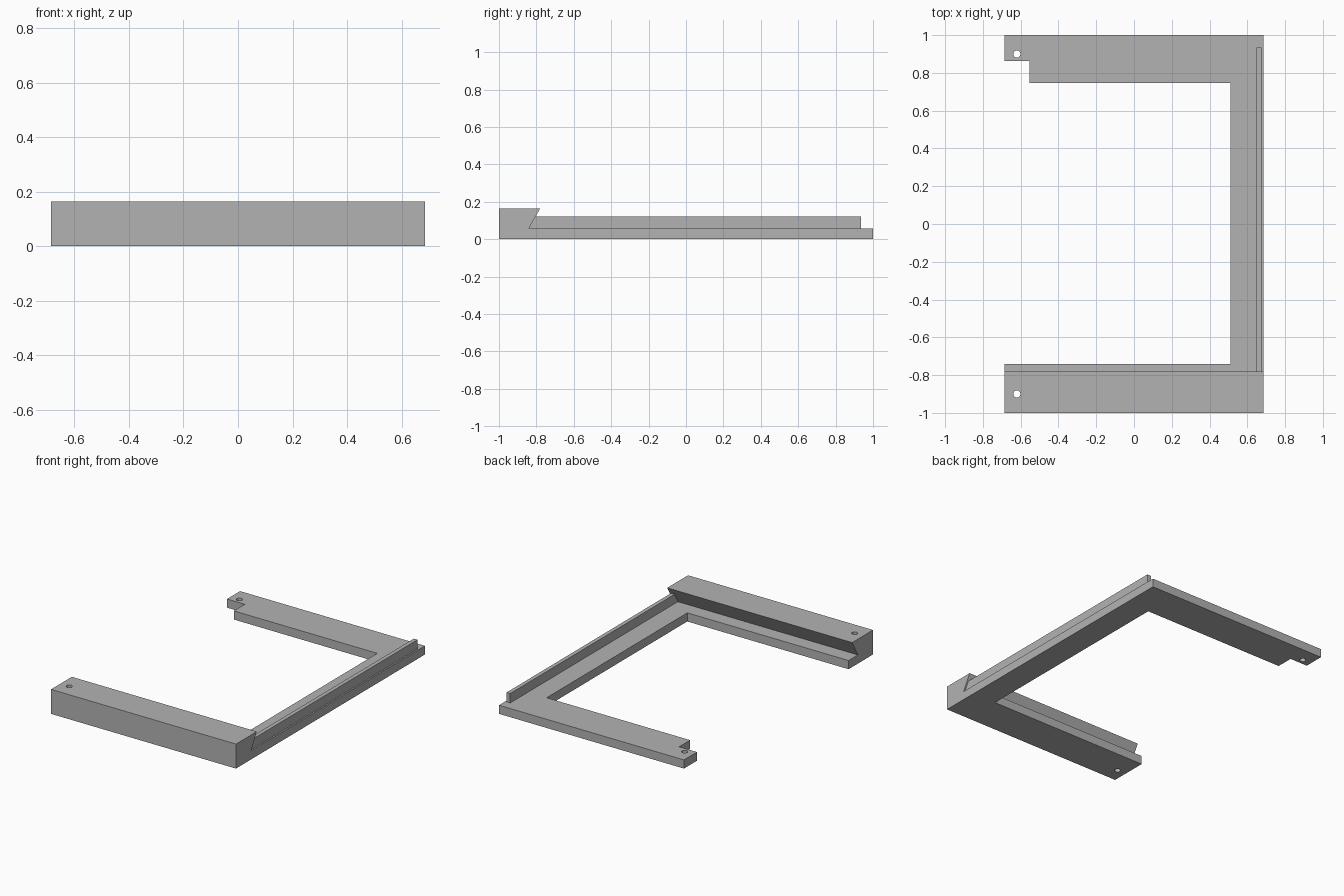
import bpy
import bmesh
from mathutils import Vector

cube = bpy.data.objects.get("Cube")
if cube:
    bpy.data.objects.remove(cube, do_unlink=True)

HALF_X, BASE_Z, BLOCK_Z = 0.685, 0.058, 0.164

grey = bpy.data.materials.new("light grey")
grey.use_nodes = True
colour = (0.45, 0.45, 0.45, 1)
grey.diffuse_color = colour
grey.node_tree.nodes["Principled BSDF"].inputs["Base Color"].default_value = colour


def prism(name, points, offset):
    """Extrude a closed 3D outline along an offset."""
    bm = bmesh.new()
    face = bm.faces.new([bm.verts.new(p) for p in points])
    result = bmesh.ops.extrude_face_region(bm, geom=[face])
    moved = [v for v in result["geom"] if isinstance(v, bmesh.types.BMVert)]
    bmesh.ops.translate(bm, verts=moved, vec=Vector(offset))
    bmesh.ops.recalc_face_normals(bm, faces=bm.faces)
    mesh = bpy.data.meshes.new(name)
    bm.to_mesh(mesh)
    bm.free()
    mesh.materials.append(grey)
    obj = bpy.data.objects.new(name, mesh)
    bpy.context.collection.objects.link(obj)
    return obj


def combine(target, tool, operation):
    """Apply an exact boolean and discard the tool."""
    mod = target.modifiers.new(tool.name, "BOOLEAN")
    mod.object, mod.operation, mod.solver = tool, operation, "EXACT"
    bpy.context.view_layer.objects.active = target
    bpy.ops.object.modifier_apply(modifier=mod.name)
    bpy.data.objects.remove(tool, do_unlink=True)


# Flat C-shaped base with a notched rear arm
outline = [(-HALF_X, -1), (HALF_X, -1), (HALF_X, 1), (-HALF_X, 1),
           (-HALF_X, 0.862), (-0.553, 0.862), (-0.553, 0.746),
           (0.51, 0.746), (0.51, -0.742), (-HALF_X, -0.742)]
frame = prism("frame", [(x, y, 0) for x, y in outline], (0, 0, BASE_Z))

# Front block with an undercut rear face
profile = [(-1, 0), (-0.84, 0), (-0.84, BASE_Z), (-0.78, BLOCK_Z), (-1, BLOCK_Z)]
block = prism("front_block", [(-HALF_X, y, z) for y, z in profile], (2 * HALF_X, 0, 0))
combine(frame, block, "UNION")

# Thin rail along the left side, running into the block
rail = prism("side_rail", [(0.648, -0.9, 0.03), (0.675, -0.9, 0.03),
                           (0.675, -0.9, 0.121), (0.648, -0.9, 0.121)], (0, 1.835, 0))
combine(frame, rail, "UNION")

# Screw holes at the free ends of both arms
for y in (-0.9, 0.9):
    bpy.ops.mesh.primitive_cylinder_add(vertices=32, radius=0.019, depth=1,
                                        location=(-0.62, y, 0))
    cutter = bpy.context.object
    cutter.name = "hole_cutter"
    cutter.hide_render = True
    cutter.data.materials.append(grey)
    combine(frame, cutter, "DIFFERENCE")

# Smooth hole walls, crisp edges elsewhere
bpy.ops.object.select_all(action="DESELECT")
frame.select_set(True)
bpy.context.view_layer.objects.active = frame
bpy.ops.object.shade_smooth_by_angle()
